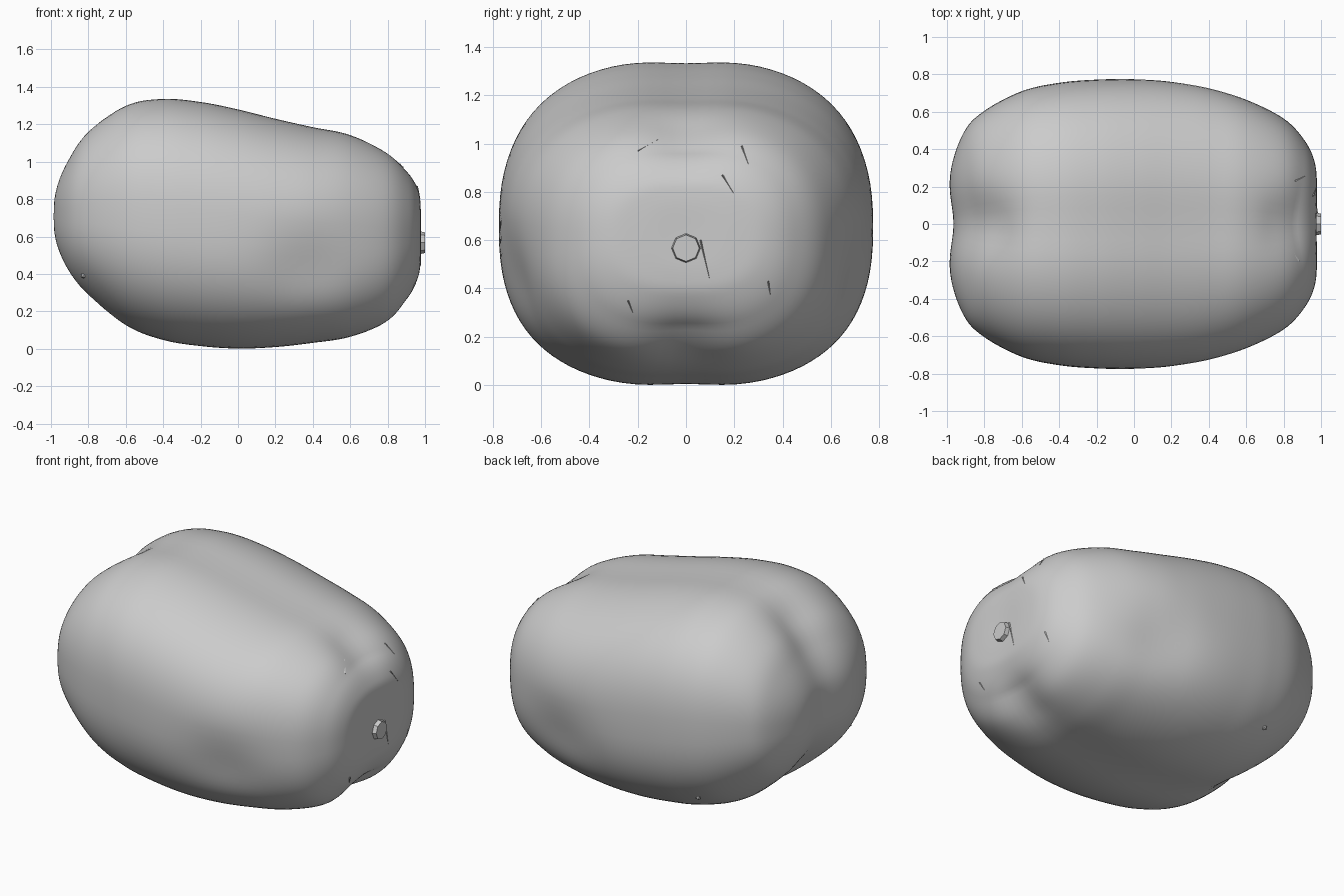
import bpy, bmesh, math
from mathutils import Vector
from mathutils.bvhtree import BVHTree

if "Cube" in bpy.data.objects:
    bpy.data.objects.remove(bpy.data.objects["Cube"])

# Body stations: x, top z, bottom z, half width
STATIONS = [
    (-1.00, 0.70, 0.70, 0.00), (-0.985, 0.87, 0.55, 0.27), (-0.91, 1.04, 0.39, 0.49),
    (-0.80, 1.19, 0.26, 0.605), (-0.60, 1.315, 0.11, 0.71), (-0.40, 1.347, 0.035, 0.755),
    (-0.20, 1.33, 0.003, 0.772), (0.00, 1.29, -0.01, 0.775), (0.20, 1.24, -0.002, 0.765),
    (0.40, 1.195, 0.02, 0.735), (0.60, 1.155, 0.05, 0.67), (0.80, 1.07, 0.12, 0.565),
    (0.91, 0.97, 0.24, 0.45), (0.965, 0.87, 0.36, 0.335), (0.98, 0.78, 0.46, 0.20),
    (0.98, 0.62, 0.62, 0.00)]
SEG, SUB = 96, 7


def mirrored(s):
    return (s[0], s[2], s[1], -s[3])


def catmull(a, b, c, d, t):
    return [0.5 * (2*q + (r-p)*t + (2*p - 5*q + 4*r - s)*t*t + (3*q - p - 3*r + s)*t**3)
            for p, q, r, s in zip(a, b, c, d)]


def spow(v, e):
    return math.copysign(abs(v) ** e, v)


def bell(v, w):
    return math.exp(-(v / w) ** 2)


def body_point(s, a):
    x, top, bot, w = s
    mid, h = (top + bot) / 2, (top - bot) / 2
    e = 2 / 2.5
    p = Vector((x, w * spow(math.cos(a), e), mid + h * spow(math.sin(a), e)))
    # groove between the two lobes, deepest where top and bottom turn into the ends
    depth = 0.022 + 0.045 * bell(x + 0.82, 0.16) + 0.035 * bell(x - 0.82, 0.13)
    depth *= min(1, max(0, (1.0 - x) / 0.1)) * bell(p.y, 0.17)
    c = Vector((0, 0, 0.67))
    p = c + (p - c) * (1 - depth)
    # shallow hollow low on each flank
    p.y *= 1 - 0.06 * bell(x - 0.4, 0.25) * bell(p.z - 0.42, 0.2)
    return p


def add_object(name, bm, smooth=True):
    bmesh.ops.recalc_face_normals(bm, faces=bm.faces)
    me = bpy.data.meshes.new(name)
    bm.to_mesh(me)
    ob = bpy.data.objects.new(name, me)
    bpy.context.collection.objects.link(ob)
    for f in me.polygons:
        f.use_smooth = smooth
    return ob


# Body: lofted rings closed by a pole at each end
pts = [mirrored(STATIONS[1])] + STATIONS + [mirrored(STATIONS[-2])]
samples = [catmull(*pts[i:i+4], k / SUB) for i in range(len(STATIONS) - 1) for k in range(SUB)][1:]
bm = bmesh.new()
rings = [[bm.verts.new(body_point(s, 2*math.pi*j/SEG)) for j in range(SEG)] for s in samples]
for r0, r1 in zip(rings, rings[1:]):
    for j in range(SEG):
        k = (j + 1) % SEG
        bm.faces.new((r0[j], r0[k], r1[k], r1[j]))
for s, ring in ((STATIONS[0], rings[0]), (STATIONS[-1], rings[-1])):
    pole = bm.verts.new(body_point(s, 0))
    for j in range(SEG):
        bm.faces.new((pole, ring[j], ring[(j + 1) % SEG]))
add_object("body", bm)
tree = BVHTree.FromBMesh(bm)
bm.free()

# Stem stub: short faceted plug on the flat end
bm = bmesh.new()
bmesh.ops.create_cone(bm, cap_ends=True, segments=8, radius1=0.066, radius2=0.055, depth=0.05)
for v in bm.verts:
    v.co = Vector((0.975 + v.co.z, v.co.y, 0.567 + v.co.x))
add_object("stem_stub", bm, False)
bm.free()

# Bristles: thin slivers lying on the stem end, given as (y, z) pairs
BRISTLES = [(-0.20, 0.97, -0.11, 1.02), (0.23, 0.99, 0.26, 0.91), (0.15, 0.87, 0.20, 0.79),
            (-0.24, 0.35, -0.22, 0.30), (0.34, 0.43, 0.35, 0.37), (0.06, 0.60, 0.10, 0.43)]
bm = bmesh.new()
for y0, z0, y1, z1 in BRISTLES:
    ends = [tree.ray_cast(Vector((2, y, z)), Vector((-1, 0, 0)))[0] for y, z in ((y0, z0), (y1, z1))]
    a, b = ends
    side = (b - a).cross(Vector((1, 0, 0))).normalized() * 0.004
    out = Vector((0.008, 0, 0))
    va = [bm.verts.new(a + o) for o in (side, -side, out)]
    tip = bm.verts.new(b + out * 0.5)
    bm.faces.new(va)
    for i in range(3):
        bm.faces.new((va[i], va[(i + 1) % 3], tip))
add_object("bristles", bm, False)
bm.free()

# Warts: tiny bumps low on the flanks
bm = bmesh.new()
for near in ((-0.84, -0.45, 0.38), (-0.5, 0.6, 0.2)):
    spot = tree.find_nearest(Vector(near))[0]
    new = bmesh.ops.create_icosphere(bm, subdivisions=1, radius=0.016)["verts"]
    bmesh.ops.translate(bm, verts=new, vec=spot)
add_object("warts", bm, False)
bm.free()
